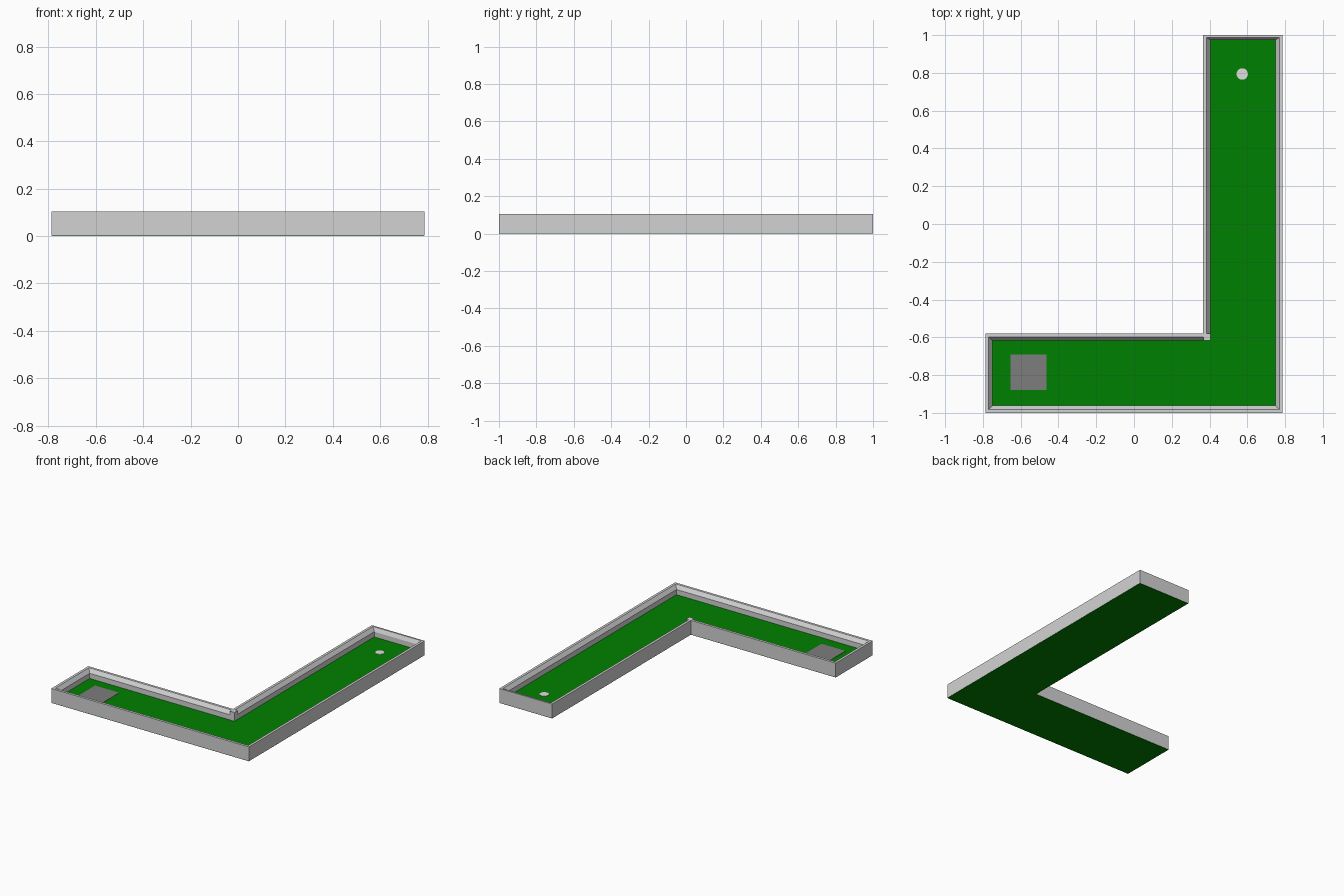
import bpy, bmesh, math

if "Cube" in bpy.data.objects:
    bpy.data.objects.remove(bpy.data.objects["Cube"])

def material(name, r, g, b):
    m = bpy.data.materials.new(name)
    m.diffuse_color = (r, g, b, 1)
    m.use_nodes = True
    m.node_tree.nodes["Principled BSDF"].inputs["Base Color"].default_value = m.diffuse_color
    return m

LIGHT_GRAY = material("light_gray", 0.65, 0.65, 0.65)
GREEN = material("green", 0.0, 0.216, 0.0)
GRAY = material("gray", 0.205, 0.205, 0.205)
CUP_WHITE = material("cup_white", 0.74, 0.74, 0.74)

# L-shaped outline, with the inward direction at each corner (far end wall is thinner)
OUTLINE = [(-0.787, -1), (0.787, -1), (0.787, 1), (0.366, 1), (0.366, -0.579), (-0.787, -0.579)]
INWARD = [(1, 1), (-1, 1), (-1, -0.7), (1, -0.7), (1, -1), (1, -1)]
FLOOR_Z, RIM_Z, WALL_W = 0.04, 0.104, 0.038

def finish(bm, name, mat):
    bmesh.ops.recalc_face_normals(bm, faces=bm.faces)
    mesh = bpy.data.meshes.new(name)
    bm.to_mesh(mesh)
    bm.free()
    mesh.materials.append(mat)
    ob = bpy.data.objects.new(name, mesh)
    bpy.context.collection.objects.link(ob)
    return ob

def ring(bm, inset, z):
    return [bm.verts.new((x + inset * sx, y + inset * sy, z))
            for (x, y), (sx, sy) in zip(OUTLINE, INWARD)]

def bridge(bm, a, b):
    n = len(a)
    for i in range(n):
        j = (i + 1) % n
        bm.faces.new((a[i], a[j], b[j], b[i]))

def box(name, x0, x1, y0, y1, z0, z1, mat):
    bm = bmesh.new()
    bmesh.ops.create_cube(bm, size=1)
    for v in bm.verts:
        v.co = (x1 if v.co.x > 0 else x0, y1 if v.co.y > 0 else y0, z1 if v.co.z > 0 else z0)
    return finish(bm, name, mat)

# Border wall: flat rim with a sloped inner edge, swept round the outline
bm = bmesh.new()
profile = [(0, 0.002), (0, RIM_Z), (0.018, RIM_Z), (WALL_W, 0.077), (WALL_W, 0.002)]
rings = [ring(bm, w, z) for w, z in profile]
for a, b in zip(rings, rings[1:] + rings[:1]):
    bridge(bm, a, b)
finish(bm, "border_wall", LIGHT_GRAY)

# Square post that fills the inside corner of the bend
box("corner_post", 0.367, 0.366 + WALL_W, -0.579 - WALL_W, -0.58, 0.01, RIM_Z - 0.0005, LIGHT_GRAY)

# Green floor slab, showing underneath as well
bm = bmesh.new()
low, high = ring(bm, 0.001, 0), ring(bm, 0.001, FLOOR_Z)
bridge(bm, low, high)
bm.faces.new(low)
bm.faces.new(high)
finish(bm, "green_floor", GREEN)

# Tee mat
box("tee_mat", -0.655, -0.463, -0.88, -0.69, FLOOR_Z - 0.002, FLOOR_Z + 0.002, GRAY)

# Cup disc
bm = bmesh.new()
bmesh.ops.create_cone(bm, cap_ends=True, segments=32, radius1=0.03, radius2=0.03, depth=0.005)
bmesh.ops.translate(bm, verts=bm.verts, vec=(0.573, 0.794, FLOOR_Z))
finish(bm, "cup", CUP_WHITE)
